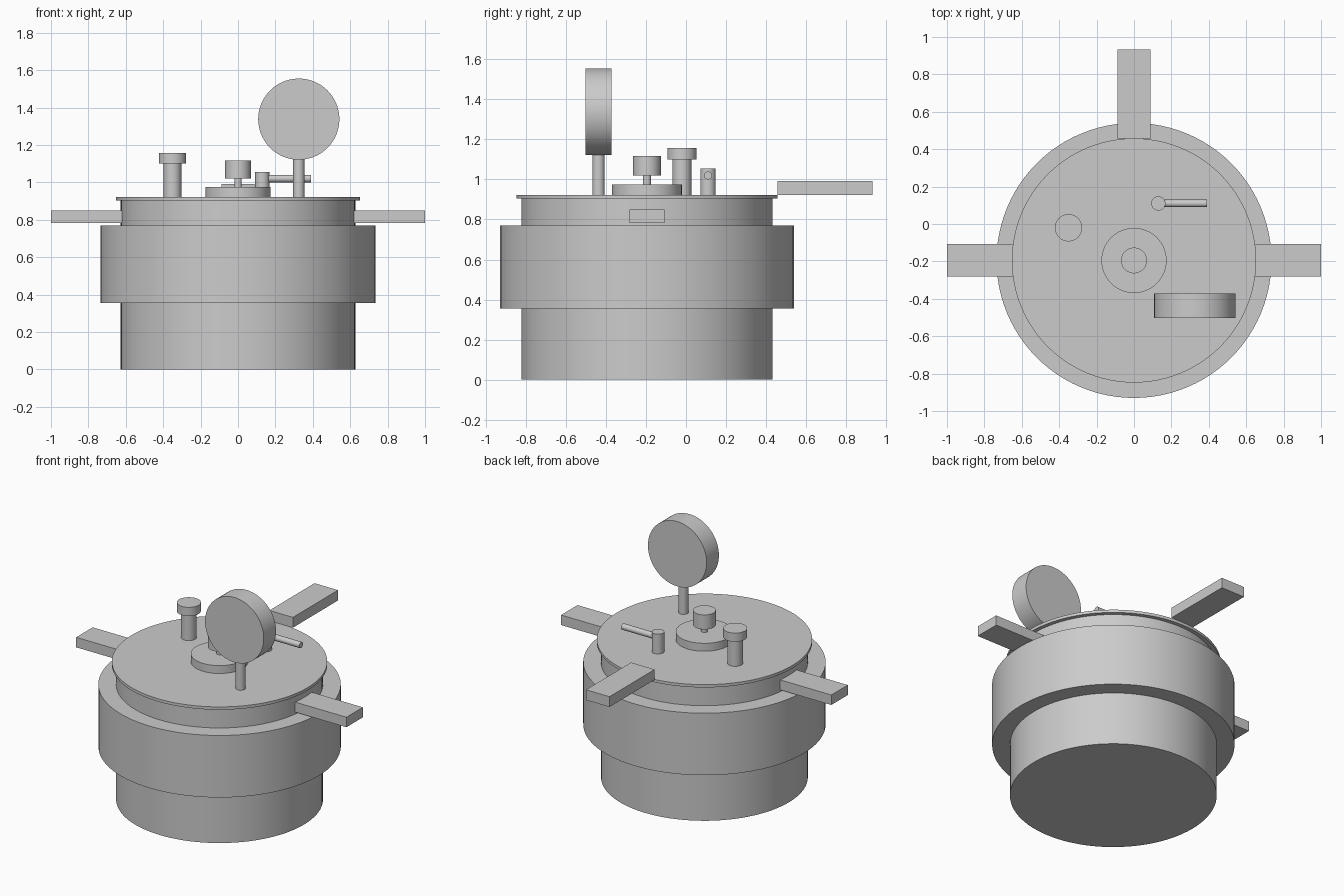
import bpy
import math

if "Cube" in bpy.data.objects:
    bpy.data.objects.remove(bpy.data.objects["Cube"], do_unlink=True)

metal = bpy.data.materials.new("grey_metal")
metal.use_nodes = True
GREY = (0.6, 0.6, 0.6, 1)
metal.diffuse_color = GREY
metal.node_tree.nodes["Principled BSDF"].inputs["Base Color"].default_value = GREY

AXIS_Y = -0.195   # centre line of the pot
LID_TOP = 0.923


def finish(name):
    obj = bpy.context.object
    obj.name = name
    obj.data.materials.append(metal)
    return obj


def cylinder(name, radius, length, centre, rotation=(0, 0, 0), sides=96):
    bpy.ops.mesh.primitive_cylinder_add(vertices=sides, radius=radius, depth=length,
                                        location=centre, rotation=rotation)
    bpy.ops.object.shade_smooth_by_angle(angle=math.radians(35))
    return finish(name)


def upright(name, radius, x, y, bottom, top, sides=96):
    return cylinder(name, radius, top - bottom, (x, y, (bottom + top) / 2), sides=sides)


def box(name, low, high):
    bpy.ops.mesh.primitive_cube_add(size=1, location=[(a + b) / 2 for a, b in zip(low, high)])
    obj = finish(name)
    obj.scale = [b - a for a, b in zip(low, high)]
    bpy.ops.object.transform_apply(location=False, rotation=False, scale=True)
    return obj


# Pot, outer sleeve and lid
upright("pot_body", 0.627, 0, AXIS_Y, 0, 0.905)
upright("outer_sleeve", 0.735, 0, AXIS_Y, 0.355, 0.77)
upright("lid", 0.653, 0, AXIS_Y, 0.904, LID_TOP)

# Side handles and the lid handle at the back
for side, name in ((1, "left_handle"), (-1, "right_handle")):
    xs = sorted((side * 0.6, side))
    box(name, (xs[0], AXIS_Y - 0.087, 0.783), (xs[1], AXIS_Y + 0.087, 0.85))
box("lid_handle", (-0.087, 0.456, LID_TOP), (0.087, 0.933, 0.992))

# Central hub with its knob
upright("hub_disc", 0.174, 0, AXIS_Y, LID_TOP, 0.976)
upright("knob_stem", 0.02, 0, AXIS_Y, 0.976, 1.02, 32)
upright("knob", 0.069, 0, AXIS_Y, 1.02, 1.117, 64)

# Capped safety valve
upright("valve_stem", 0.047, -0.35, -0.02, LID_TOP, 1.1, 48)
upright("valve_cap", 0.073, -0.35, -0.02, 1.1, 1.158, 64)

# Release post with its sideways lever
upright("release_post", 0.038, 0.13, 0.11, LID_TOP, 1.055, 48)
cylinder("release_lever", 0.02, 0.26, (0.26, 0.11, 1.02), (0, math.pi / 2, 0), 32)

# Dial gauge facing the front
upright("gauge_stem", 0.03, 0.325, -0.437, LID_TOP, 1.14, 48)
cylinder("gauge_dial", 0.217, 0.13, (0.325, -0.437, 1.338), (math.pi / 2, 0, 0))
